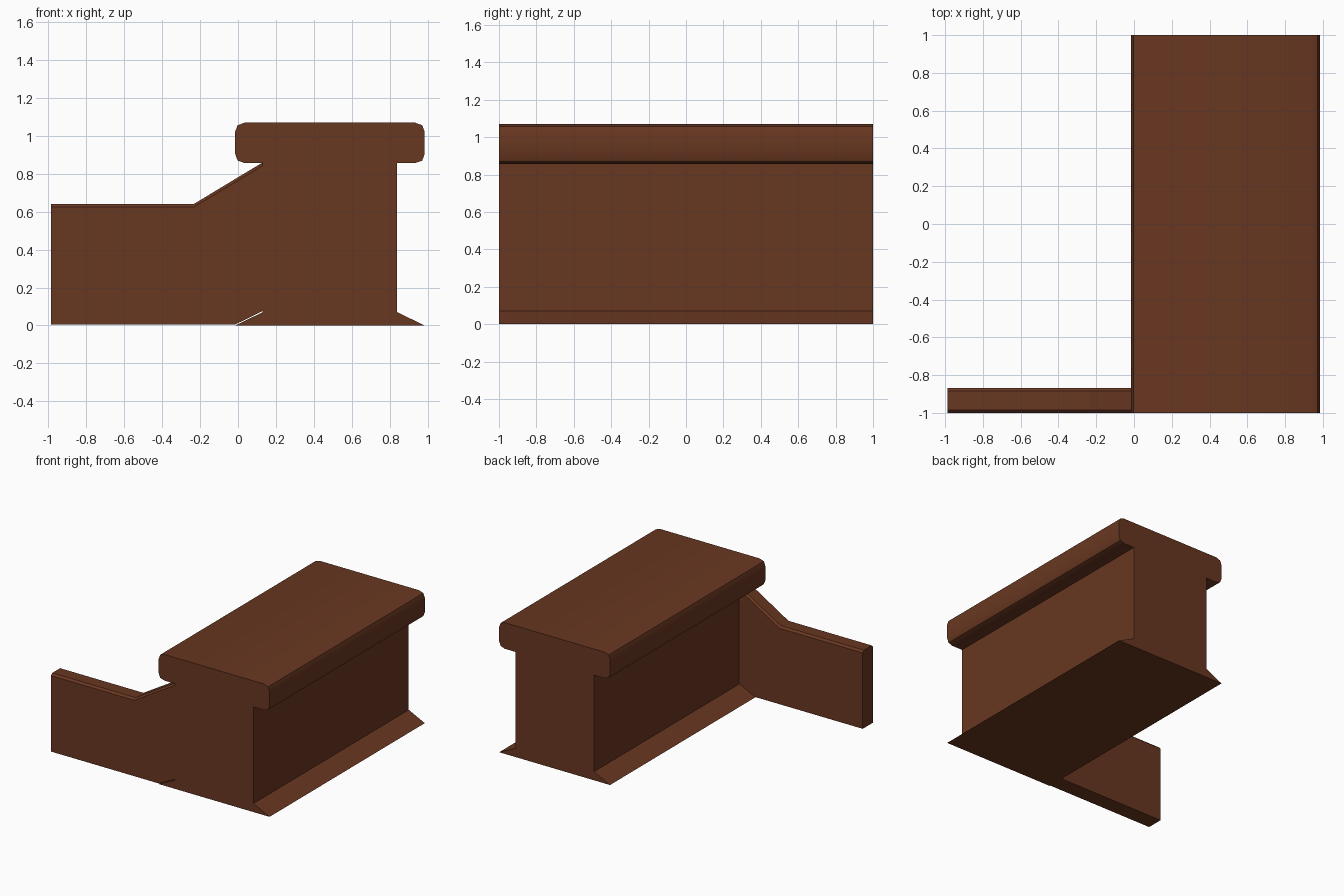
import bpy, bmesh, math

if "Cube" in bpy.data.objects:
    bpy.data.objects.remove(bpy.data.objects["Cube"])

wood = bpy.data.materials.new("brown_wood")
wood.diffuse_color = (0.14, 0.038, 0.015, 1)
wood.use_nodes = True
wood.node_tree.nodes["Principled BSDF"].inputs["Base Color"].default_value = wood.diffuse_color


def loft(name, rings, smooth_angle):
    """Skin a list of equal-sized closed rings and cap both ends."""
    bm = bmesh.new()
    loops = [[bm.verts.new(p) for p in ring] for ring in rings]
    n = len(loops[0])
    for a, b in zip(loops, loops[1:]):
        for i in range(n):
            j = (i + 1) % n
            bm.faces.new((a[i], a[j], b[j], b[i]))
    bm.faces.new(loops[0])
    bm.faces.new(loops[-1])
    bmesh.ops.recalc_face_normals(bm, faces=bm.faces)
    mesh = bpy.data.meshes.new(name)
    bm.to_mesh(mesh)
    bm.free()
    mesh.materials.append(wood)
    obj = bpy.data.objects.new(name, mesh)
    bpy.context.collection.objects.link(obj)
    bpy.ops.object.select_all(action='DESELECT')
    obj.select_set(True)
    bpy.context.view_layer.objects.active = obj
    if smooth_angle:
        bpy.ops.object.shade_smooth_by_angle(angle=math.radians(smooth_angle))
    return obj


# Main block: flared foot, straight body and rounded cap, mirrored about its axis
axis = 0.485
half = [(0.5, 0), (0.355, 0.07), (0.355, 0.857), (0.45, 0.857), (0.487, 0.87),
        (0.5, 0.905), (0.5, 1.022), (0.487, 1.057), (0.45, 1.07)]
profile = [(axis + x, z) for x, z in half]
profile += [(axis - x, z) for x, z in reversed(half)]
loft("main_block", [[(x, y, z) for x, z in profile] for y in (-1, 1)], 50)

# Side panel: bevelled top that ramps up to the cap, bottom following the foot
stations = [(-0.987, 0.005, 0.64), (-0.235, 0.005, 0.64),
            (-0.015, 0.005, 0.773), (0.13, 0.077, 0.86)]
front, back, bevel = -1.0, -0.867, 0.016
rings = [[(x, front, low), (x, front, top - bevel), (x, front + bevel, top),
          (x, back - bevel, top), (x, back, top - bevel), (x, back, low)]
         for x, low, top in stations]
loft("side_panel", rings, 0)
